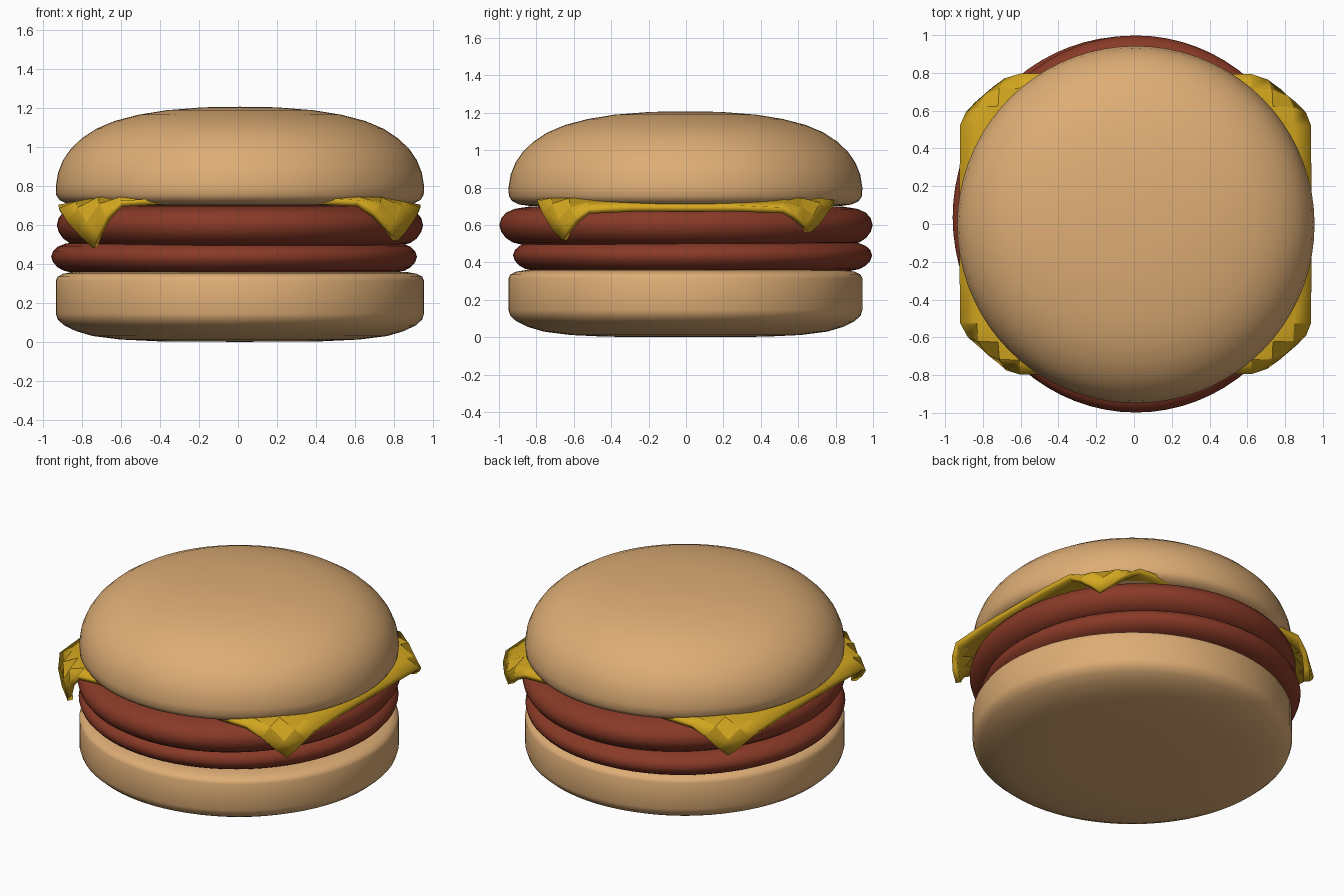
import bpy, bmesh, math

if "Cube" in bpy.data.objects:
    bpy.data.objects.remove(bpy.data.objects["Cube"])


def material(name, rgb):
    m = bpy.data.materials.new(name)
    m.diffuse_color = (*rgb, 1)
    m.use_nodes = True
    m.node_tree.nodes["Principled BSDF"].inputs["Base Color"].default_value = m.diffuse_color
    return m


BUN = material("bread", (0.73, 0.42, 0.18))
MEAT = material("meat", (0.25, 0.042, 0.02))
CHEESE = material("cheese", (0.66, 0.39, 0.014))


def finish(name, bm, mat, angle):
    bmesh.ops.recalc_face_normals(bm, faces=bm.faces)
    me = bpy.data.meshes.new(name)
    bm.to_mesh(me)
    bm.free()
    me.materials.append(mat)
    ob = bpy.data.objects.new(name, me)
    bpy.context.collection.objects.link(ob)
    bpy.ops.object.select_all(action='DESELECT')
    ob.select_set(True)
    bpy.context.view_layer.objects.active = ob
    bpy.ops.object.shade_smooth_by_angle(angle=math.radians(angle))
    return ob


def lathe(name, profile, center, radii, mat, n=72):
    """Turn a (radius factor, z) profile, running from bottom axis to top axis."""
    bm = bmesh.new()
    rings = []
    for r, z in profile[1:-1]:
        rings.append([bm.verts.new((center[0] + radii[0] * r * math.cos(2 * math.pi * i / n),
                                    center[1] + radii[1] * r * math.sin(2 * math.pi * i / n), z))
                      for i in range(n)])
    for a, b in zip(rings, rings[1:]):
        for i in range(n):
            j = (i + 1) % n
            bm.faces.new((a[i], a[j], b[j], b[i]))
    for ring, (_, z) in ((rings[0], profile[0]), (rings[-1], profile[-1])):
        c = bm.verts.new((center[0], center[1], z))
        for i in range(n):
            bm.faces.new((ring[i], ring[(i + 1) % n], c))
    return finish(name, bm, mat, 60)


# Buns
lathe("bottom_bun", [(0, 0), (0.45, 0.003), (0.65, 0.012), (0.8, 0.03), (0.89, 0.055),
                     (0.955, 0.085), (0.99, 0.115), (1, 0.145), (1, 0.315), (0.99, 0.335),
                     (0.96, 0.35), (0.9, 0.36), (0, 0.362)],
      (0.01, -0.003), (0.946, 0.946), BUN)
lathe("top_bun", [(0, 0.70), (0.88, 0.702), (0.94, 0.71), (0.98, 0.728), (0.998, 0.755),
                  (1, 0.80), (0.988, 0.87), (0.96, 0.935), (0.92, 0.99), (0.86, 1.045),
                  (0.78, 1.095), (0.68, 1.135), (0.55, 1.167), (0.4, 1.19), (0.2, 1.205), (0, 1.208)],
      (0.01, -0.003), (0.946, 0.946), BUN)

# Patties
PATTY = [(0, 0), (0.88, 0.0), (0.93, 0.06), (0.965, 0.17), (0.99, 0.33), (1, 0.5),
         (0.99, 0.67), (0.965, 0.81), (0.92, 0.91), (0.84, 0.97), (0, 1)]
for name, z0, h, center, radii in (
        ("lower_patty", 0.355, 0.165, (-0.02, 0.035), (0.94, 0.96)),
        ("upper_patty", 0.495, 0.21, (0.01, 0.0), (0.941, 0.998))):
    lathe(name, [(r, z0 + h * t) for r, t in PATTY], center, radii, MEAT)

# Cheese slice: grid whose four corners fold down and inwards to their own tips
TIPS = {(1, -1): (0.81, -0.65, 0.52), (1, 1): (0.81, 0.65, 0.56),
        (-1, -1): (-0.735, -0.68, 0.485), (-1, 1): (-0.77, 0.67, 0.53)}
half = [0.35, 0.66, 0.78, 0.9, 1]
steps = [-s for s in reversed(half)] + [0] + half
bm = bmesh.new()
grid = []
for v in steps:
    row = []
    for u in steps:
        x, y = 0.008 + 0.927 * u, 0.795 * v
        z = 0.728 - 0.04 * max(0, (abs(u) - 0.78) / 0.22)
        fold = max(0, (abs(u) + abs(v) - 1.62) / 0.38)
        tip = TIPS[(1 if u > 0 else -1, 1 if v > 0 else -1)]
        cx, cy = math.copysign(0.927, u) + 0.008, math.copysign(0.795, v)
        x += (tip[0] - cx) * fold ** 1.5
        y += (tip[1] - cy) * fold ** 1.5
        z += (tip[2] - z) * fold ** 1.15
        row.append(bm.verts.new((x, y, z)))
    grid.append(row)
for a, b in zip(grid, grid[1:]):
    for i in range(len(a) - 1):
        bm.faces.new((a[i], a[i + 1], b[i + 1], b[i]))
if sum(f.normal.z for f in bm.faces) < 0:
    bmesh.ops.reverse_faces(bm, faces=bm.faces)
cheese = finish("cheese_slice", bm, CHEESE, 20)
solid = cheese.modifiers.new("thickness", 'SOLIDIFY')
solid.thickness = 0.034
solid.offset = 0
